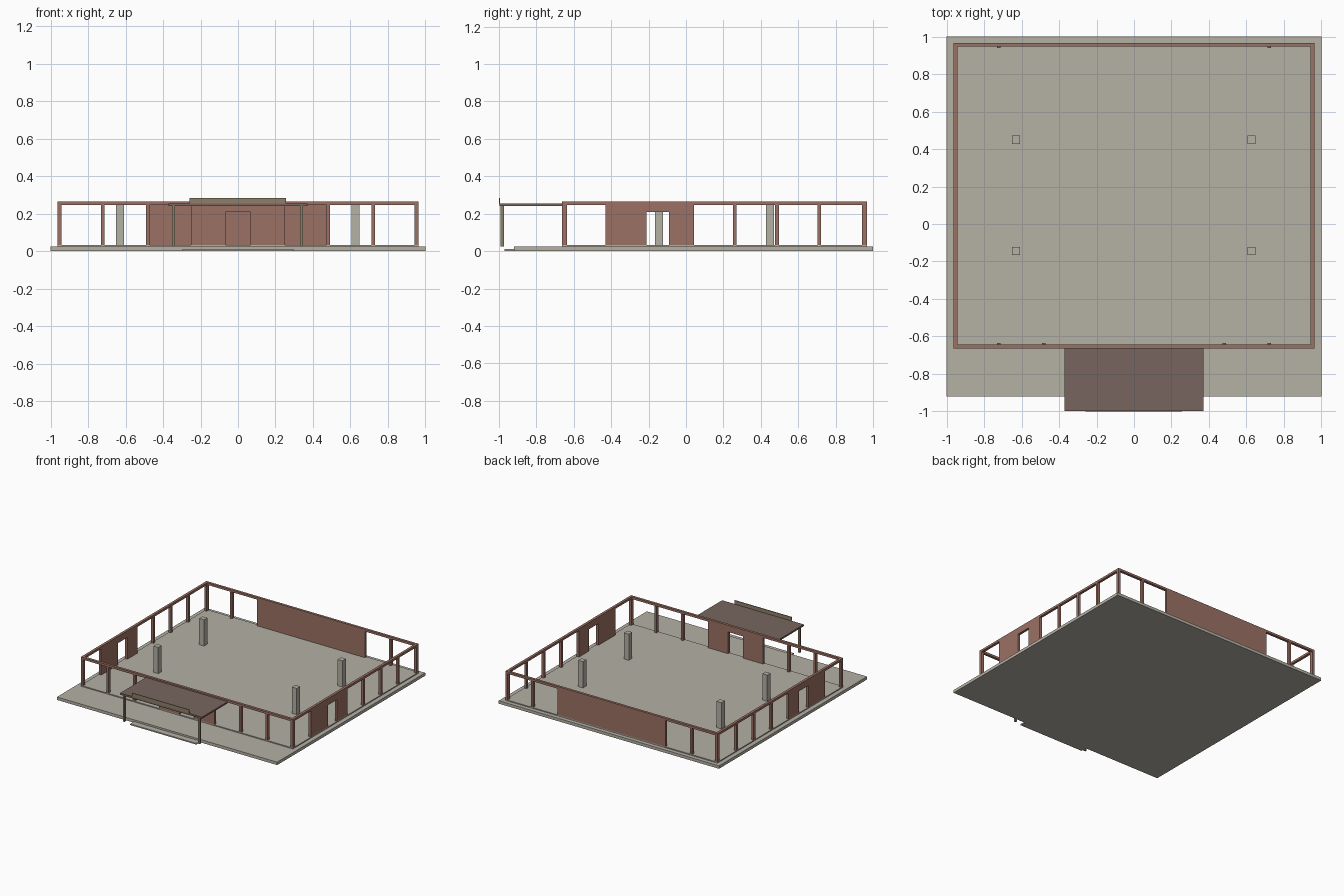
import bpy, bmesh

if "Cube" in bpy.data.objects:
    bpy.data.objects.remove(bpy.data.objects["Cube"])


def material(name, rgb):
    m = bpy.data.materials.new(name)
    lin = [((c / 255 + 0.055) / 1.055) ** 2.4 for c in rgb]
    m.diffuse_color = (*lin, 1)
    m.use_nodes = True
    m.node_tree.nodes["Principled BSDF"].inputs["Base Color"].default_value = m.diffuse_color
    return m


CONCRETE = material("concrete grey", (181, 177, 165))
BROWN = material("red brown", (156, 113, 100))
ROOF = material("dark canopy brown", (119, 101, 95))
TAN = material("olive tan", (142, 127, 104))


def boxes(name, mat, *spans):
    """One object from boxes given as (x0, x1, y0, y1, z0, z1)."""
    bm = bmesh.new()
    for x0, x1, y0, y1, z0, z1 in spans:
        for v in bmesh.ops.create_cube(bm, size=1)["verts"]:
            v.co = ((x0 + x1) / 2 + v.co.x * (x1 - x0),
                    (y0 + y1) / 2 + v.co.y * (y1 - y0),
                    (z0 + z1) / 2 + v.co.z * (z1 - z0))
    me = bpy.data.meshes.new(name)
    bm.to_mesh(me)
    bm.free()
    me.materials.append(mat)
    ob = bpy.data.objects.new(name, me)
    bpy.context.collection.objects.link(ob)
    return ob


X, F, B = 0.963, -0.663, 0.967      # outer faces of the wall frame
T = 0.021                           # wall thickness
Z0, Z1, ZT = 0.032, 0.247, 0.265    # floor, beam underside, beam top
DOOR = 0.21

# Ground slabs, floor and entrance step
boxes("main_slab", CONCRETE, (-1, 1, F, 1, 0, 0.024))
boxes("porch_slab", CONCRETE, (-1, 1, -0.92, F, 0, 0.024))
boxes("floor", CONCRETE, (-X, X, F, B, 0.024, Z0))
boxes("entrance_step", CONCRETE, (-0.3, 0.3, -0.97, -0.92, 0, 0.01))

# Ring beam along the wall tops
boxes("ring_beam", BROWN,
      (-X, X, F, F + T, Z1, ZT), (-X, X, B - T, B, Z1, ZT),
      (-X, -X + T, F + T, B - T, Z1, ZT), (X - T, X, F + T, B - T, Z1, ZT))

# Front wall: posts and a panel with an open doorway
boxes("front_posts", BROWN,
      *[(x - 0.009, x + 0.009, F, F + 0.027, Z0, Z1)
        for x in (-0.722, -0.482, 0.482, 0.722)])
boxes("front_door_panel", BROWN,
      (-0.25, -0.067, F, F + T, Z0, Z1), (0.067, 0.25, F, F + T, Z0, Z1),
      (-0.067, 0.067, F, F + T, DOOR, Z1))

# Back wall: posts and a solid panel
boxes("back_posts", BROWN,
      *[(x - 0.009, x + 0.009, B - 0.027, B, Z0, Z1) for x in (-0.722, 0.722)])
boxes("back_panel", BROWN, (-0.49, 0.49, B - T, B, Z0, Z1))

# Side walls: corner posts, intermediate posts, panel with doorway
for side, s in (("left", -1), ("right", 1)):
    x0, x1 = sorted((s * X, s * (X - T)))
    boxes(side + "_corner_posts", BROWN,
          (x0, x1, F, F + 0.027, Z0, Z1), (x0, x1, B - 0.027, B, Z0, Z1))
    boxes(side + "_posts", BROWN,
          *[(x0, x1, y - 0.01, y + 0.01, Z0, Z1) for y in (0.26, 0.487, 0.712)])
    boxes(side + "_door_panel", BROWN,
          (x0, x1, -0.43, -0.21, Z0, Z1), (x0, x1, -0.09, 0.043, Z0, Z1),
          (x0, x1, -0.21, -0.09, DOOR, Z1))

# Free-standing interior columns
for i, (x, y) in enumerate((x, y) for x in (-0.63, 0.627) for y in (-0.144, 0.449)):
    boxes(f"column_{i + 1}", CONCRETE,
          (x - 0.022, x + 0.022, y - 0.022, y + 0.022, Z0, Z1))

# Entrance canopy with its posts and blank sign board
boxes("canopy", ROOF, (-0.372, 0.37, -0.997, F, 0.24, 0.254))
boxes("canopy_posts", TAN,
      *[(x - 0.008, x + 0.008, -0.991, -0.974, 0.024, 0.24)
        for x in (-0.344, 0.339)])
boxes("sign_board", TAN, (-0.26, 0.257, -1.0, -0.994, 0.254, 0.285))
